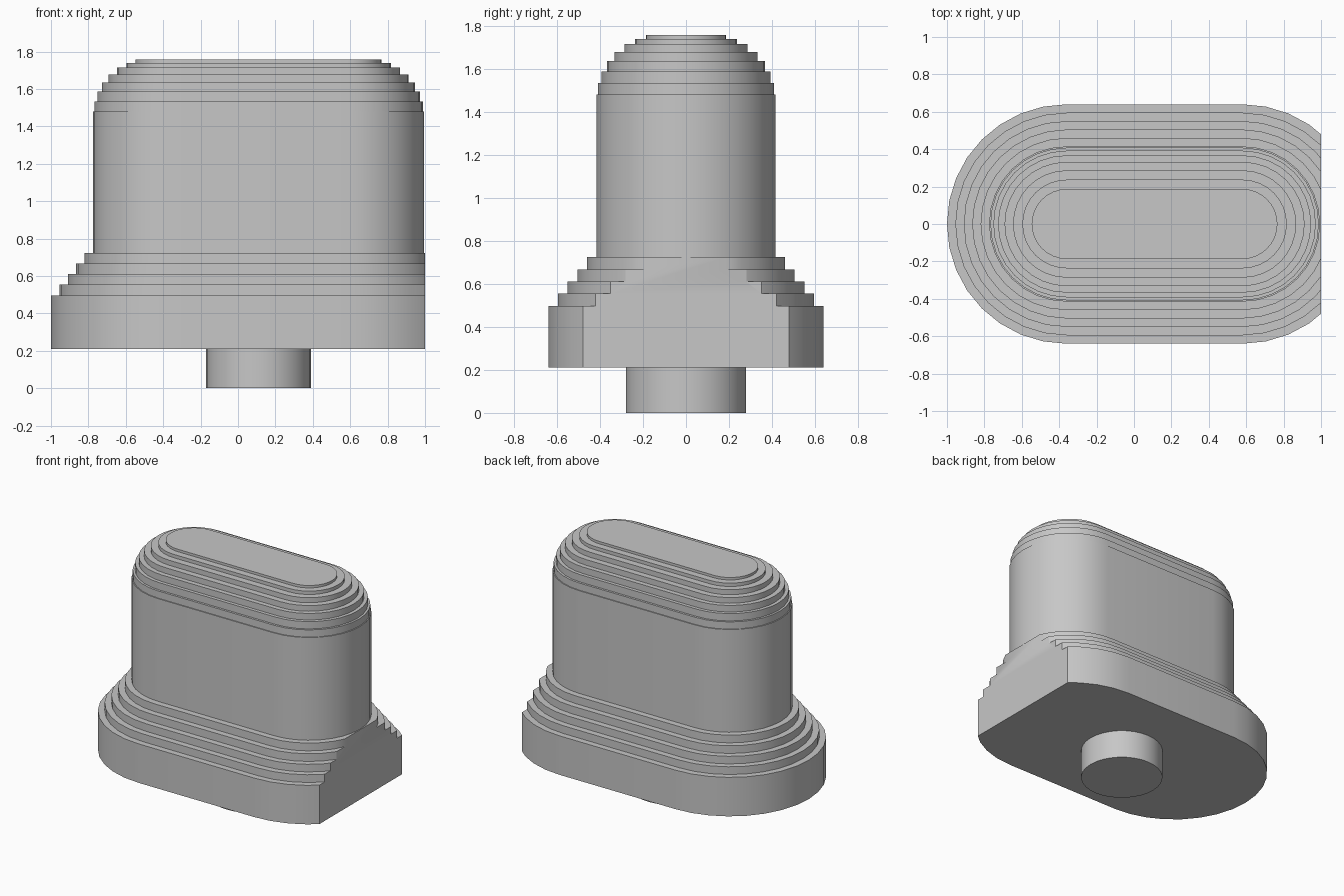
import bpy, bmesh, math

if "Cube" in bpy.data.objects:
    bpy.data.objects.remove(bpy.data.objects["Cube"], do_unlink=True)

CENTER_X, HALF, SEGS = 0.11, 0.47, 16

grey = bpy.data.materials.new("plain grey")
grey.use_nodes = True
colour = (0.57, 0.57, 0.57, 1)
grey.diffuse_color = colour
grey.node_tree.nodes["Principled BSDF"].inputs["Base Color"].default_value = colour


def outline(radius, half):
    """Rounded slot outline: two half circles joined by straight sides."""
    points = []
    for side in (1, -1):
        for i in range(SEGS + 1):
            a = math.pi * (i / SEGS - 0.5)
            points.append((CENTER_X + side * (half + radius * math.cos(a)),
                           side * radius * math.sin(a)))
    return points


def stepped_solid(name, bottom, layers, half=HALF, cut_x=None):
    """Stack of (radius, top height) layers, optionally trimmed flat at cut_x."""
    bm = bmesh.new()
    rings, z = [], bottom
    for radius, top in layers:
        for level in (z, top):
            rings.append([bm.verts.new((x, y, level)) for x, y in outline(radius, half)])
        z = top
    for low, high in zip(rings, rings[1:]):
        for i in range(len(low)):
            j = (i + 1) % len(low)
            bm.faces.new((low[i], low[j], high[j], high[i]))
    bm.faces.new(rings[0][::-1])
    bm.faces.new(rings[-1])
    bmesh.ops.remove_doubles(bm, verts=bm.verts, dist=0.0001)
    if cut_x is not None:
        cut = bmesh.ops.bisect_plane(bm, geom=bm.verts[:] + bm.edges[:] + bm.faces[:],
                                     plane_co=(cut_x, 0, 0), plane_no=(1, 0, 0),
                                     clear_outer=True)
        edges = [e for e in cut["geom_cut"] if isinstance(e, bmesh.types.BMEdge)]
        bmesh.ops.contextual_create(bm, geom=edges)
    bmesh.ops.recalc_face_normals(bm, faces=bm.faces)
    mesh = bpy.data.meshes.new(name)
    bm.to_mesh(mesh)
    bm.free()
    mesh.materials.append(grey)
    obj = bpy.data.objects.new(name, mesh)
    bpy.context.collection.objects.link(obj)
    bpy.ops.object.select_all(action="DESELECT")
    obj.select_set(True)
    bpy.context.view_layer.objects.active = obj
    bpy.ops.object.shade_smooth_by_angle(angle=math.radians(30))


# Round peg underneath
stepped_solid("peg", 0, [(0.28, 0.21)], half=0)

# Stepped skirt with one end trimmed flat
stepped_solid("stepped_skirt", 0.21,
              [(0.64, 0.497), (0.595, 0.554), (0.55, 0.61), (0.505, 0.667), (0.46, 0.724)],
              cut_x=1)

# Upright body
stepped_solid("body", 0.724, [(0.415, 1.48)])

# Domed cap made of shrinking layers
stepped_solid("stepped_cap", 1.48,
              [(0.408, 1.533), (0.392, 1.587), (0.367, 1.635), (0.332, 1.677),
               (0.287, 1.714), (0.237, 1.739), (0.187, 1.757)])
